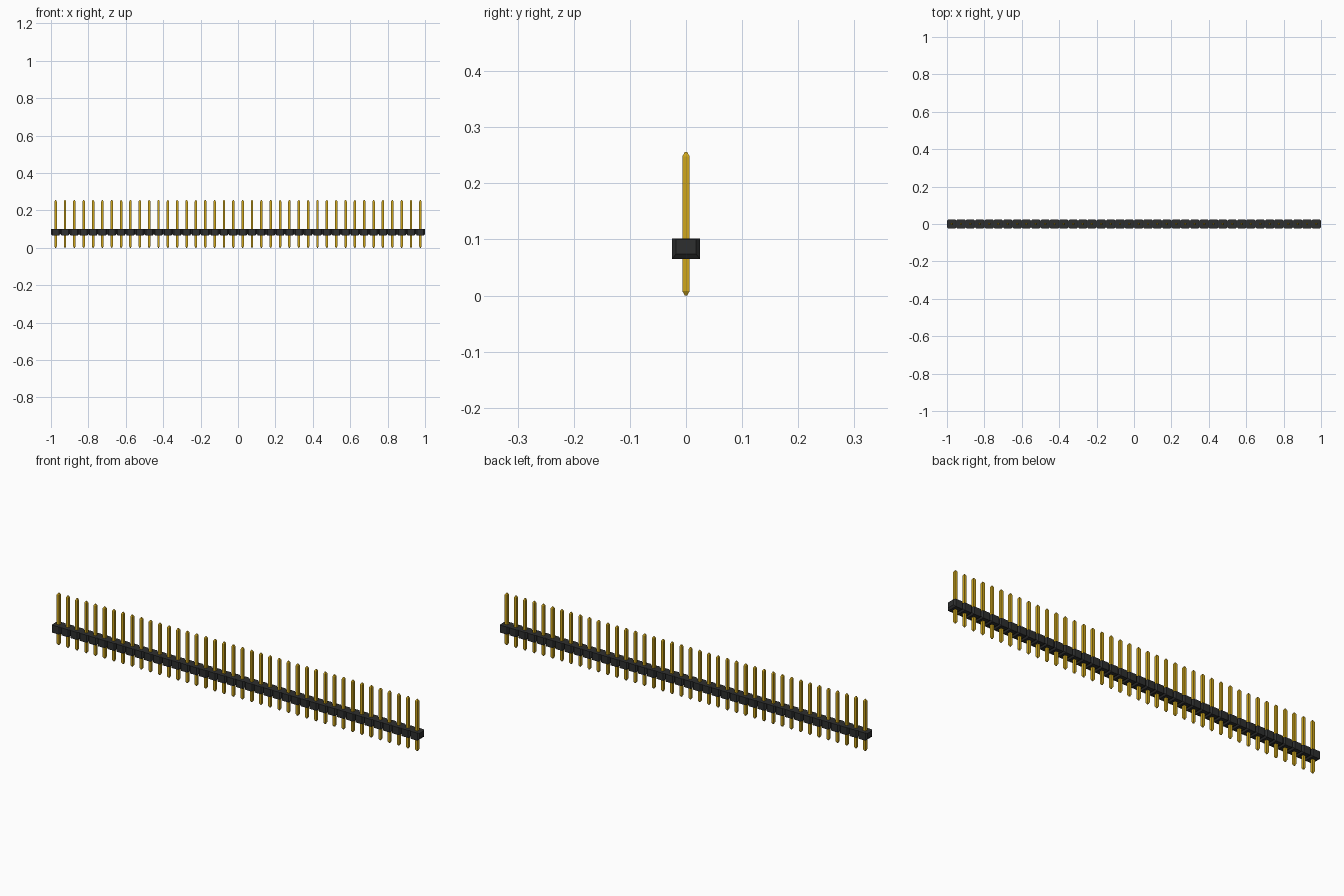
import bpy
import bmesh

PINS = 40
PITCH = 2.0 / PINS
HEIGHT = 0.256

if "Cube" in bpy.data.objects:
    bpy.data.objects.remove(bpy.data.objects["Cube"], do_unlink=True)


def make_material(name, color):
    mat = bpy.data.materials.new(name)
    mat.use_nodes = True
    mat.diffuse_color = color
    mat.node_tree.nodes["Principled BSDF"].inputs["Base Color"].default_value = color
    return mat


def add_loft(bm, rings):
    """Skin a row of equal-length point rings and cap both ends."""
    loops = [[bm.verts.new(p) for p in ring] for ring in rings]
    n = len(loops[0])
    for a, b in zip(loops, loops[1:]):
        for i in range(n):
            j = (i + 1) % n
            bm.faces.new((a[i], a[j], b[j], b[i]))
    bm.faces.new(loops[0])
    bm.faces.new(loops[-1])


def finish(bm, name, mat):
    bmesh.ops.recalc_face_normals(bm, faces=bm.faces)
    mesh = bpy.data.meshes.new(name)
    bm.to_mesh(mesh)
    bm.free()
    mesh.materials.append(mat)
    obj = bpy.data.objects.new(name, mesh)
    bpy.context.collection.objects.link(obj)
    return obj


plastic = make_material("black plastic", (0.027, 0.028, 0.028, 1))
gold = make_material("gold metal", (0.62, 0.38, 0.012, 1))
centres = [-1 + PITCH * (i + 0.5) for i in range(PINS)]


# Housing: one strip pinched between neighbouring cells
def section(x, half, low, high):
    return [(x, -half, low), (x, half, low), (x, half, high), (x, -half, high)]


bm = bmesh.new()
rings = [section(-1, 0.018, 0.074, 0.1)]
for cx in centres:
    rings.append(section(cx - 0.018, 0.025, 0.065, 0.102))
    rings.append(section(cx + 0.018, 0.025, 0.065, 0.102))
    rings.append(section(cx + PITCH / 2, 0.018, 0.074, 0.1))
add_loft(bm, rings)
finish(bm, "housing", plastic)


# Pins: square posts with tapered tips
def square(x, half, z):
    return [(x + sx * half, sy * half, z)
            for sx, sy in ((-1, -1), (1, -1), (1, 1), (-1, 1))]


bm = bmesh.new()
for cx in centres:
    add_loft(bm, [square(cx, 0.002, 0), square(cx, 0.0065, 0.008),
                  square(cx, 0.0065, HEIGHT - 0.008), square(cx, 0.002, HEIGHT)])
finish(bm, "pins", gold)
